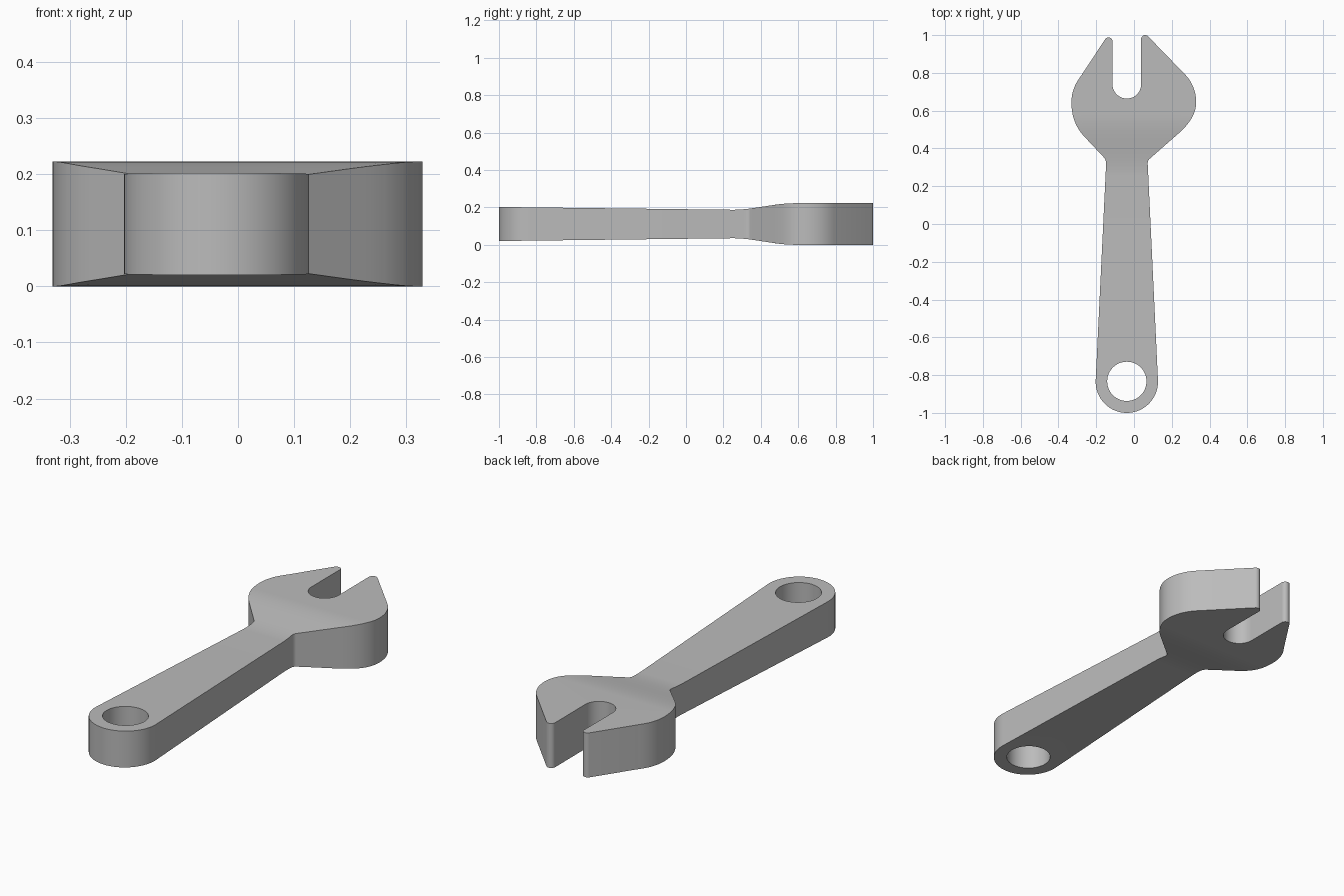
import bpy, bmesh, math
from mathutils import Vector
from mathutils.geometry import interpolate_bezier

cube = bpy.data.objects.get("Cube")
if cube:
    bpy.data.objects.remove(cube)

CX = -0.038      # centre line of handle and slot
MID = 0.111      # mid height of the wrench


def arc(cx, cy, r, start, end, n):
    """Points on an arc, angles in degrees."""
    angles = [math.radians(start + (end - start) * i / n) for i in range(n + 1)]
    return [Vector((cx + r * math.cos(a), cy + r * math.sin(a), 0)) for a in angles]


def bend(a, b, c, d, n=14):
    """Points on a cubic curve with handles b and c."""
    return interpolate_bezier(*[Vector((*p, 0)) for p in (a, b, c, d)], n)


def half_thickness(y):
    """Handle thins towards the neck, then swells into the head."""
    if y < 0.25:
        return 0.091 - 0.015 * (y + 1) / 1.25
    t = min((y - 0.25) / 0.33, 1)
    return 0.076 + 0.035 * t * t * (3 - 2 * t)


# Outline, counter-clockwise from the handle end
outline = arc(CX, -0.835, 0.165, 177, 363, 40)
# Right neck fillet, cheek and jaw tip
outline += bend((0.073, 0.31), (0.071, 0.328), (0.073, 0.338), (0.085, 0.347), 6)
outline += bend((0.225, 0.47), (0.29, 0.525), (0.329, 0.58), (0.329, 0.645))
outline += bend((0.329, 0.645), (0.329, 0.7), (0.31, 0.75), (0.27, 0.792))[1:]
outline += arc(0.059, 0.978, 0.022, 45, 180, 10)
# Slot
outline += arc(CX, 0.74, 0.076, 0, -180, 24)
# Left jaw tip, cheek and neck fillet
outline += arc(-0.135, 0.967, 0.021, 0, 143, 10)
outline += bend((-0.28, 0.785), (-0.315, 0.74), (-0.331, 0.695), (-0.331, 0.645))
outline += bend((-0.331, 0.645), (-0.331, 0.57), (-0.31, 0.515), (-0.265, 0.465))[1:]
outline += bend((-0.158, 0.351), (-0.149, 0.341), (-0.147, 0.33), (-0.148, 0.31), 6)
hole = arc(CX, -0.833, 0.104, 0, 360, 48)[:-1]

# Fill the flat shape
bm = bmesh.new()
edges = []
for loop in (outline, hole):
    verts = [bm.verts.new(p) for p in loop]
    edges += [bm.edges.new((v, verts[i - 1])) for i, v in enumerate(verts)]
bmesh.ops.triangle_fill(bm, edges=edges, use_beauty=True, normal=(0, 0, 1))

# Slice across the neck so that it can swell smoothly
for i in range(19):
    geom = bm.verts[:] + bm.edges[:] + bm.faces[:]
    bmesh.ops.bisect_plane(bm, geom=geom, dist=1e-5,
                           plane_co=(0, 0.25 + 0.33 * i / 18, 0), plane_no=(0, 1, 0))

# Extrude and shape the thickness
bottom = bm.verts[:]
result = bmesh.ops.extrude_face_region(bm, geom=bm.faces[:], use_keep_orig=True)
top = [g for g in result["geom"] if isinstance(g, bmesh.types.BMVert)]
for group, side in ((bottom, -1), (top, 1)):
    for v in group:
        v.co.z = MID + side * half_thickness(v.co.y)
bmesh.ops.recalc_face_normals(bm, faces=bm.faces[:])

mesh = bpy.data.meshes.new("wrench")
bm.to_mesh(mesh)
bm.free()
wrench = bpy.data.objects.new("wrench", mesh)
bpy.context.collection.objects.link(wrench)

# Steel grey
steel = bpy.data.materials.new("steel grey")
steel.use_nodes = True
colour = (0.5, 0.5, 0.5, 1)
steel.diffuse_color = colour
steel.node_tree.nodes["Principled BSDF"].inputs["Base Color"].default_value = colour
mesh.materials.append(steel)

bpy.context.view_layer.objects.active = wrench
wrench.select_set(True)
bpy.ops.object.shade_smooth_by_angle(angle=math.radians(30))
